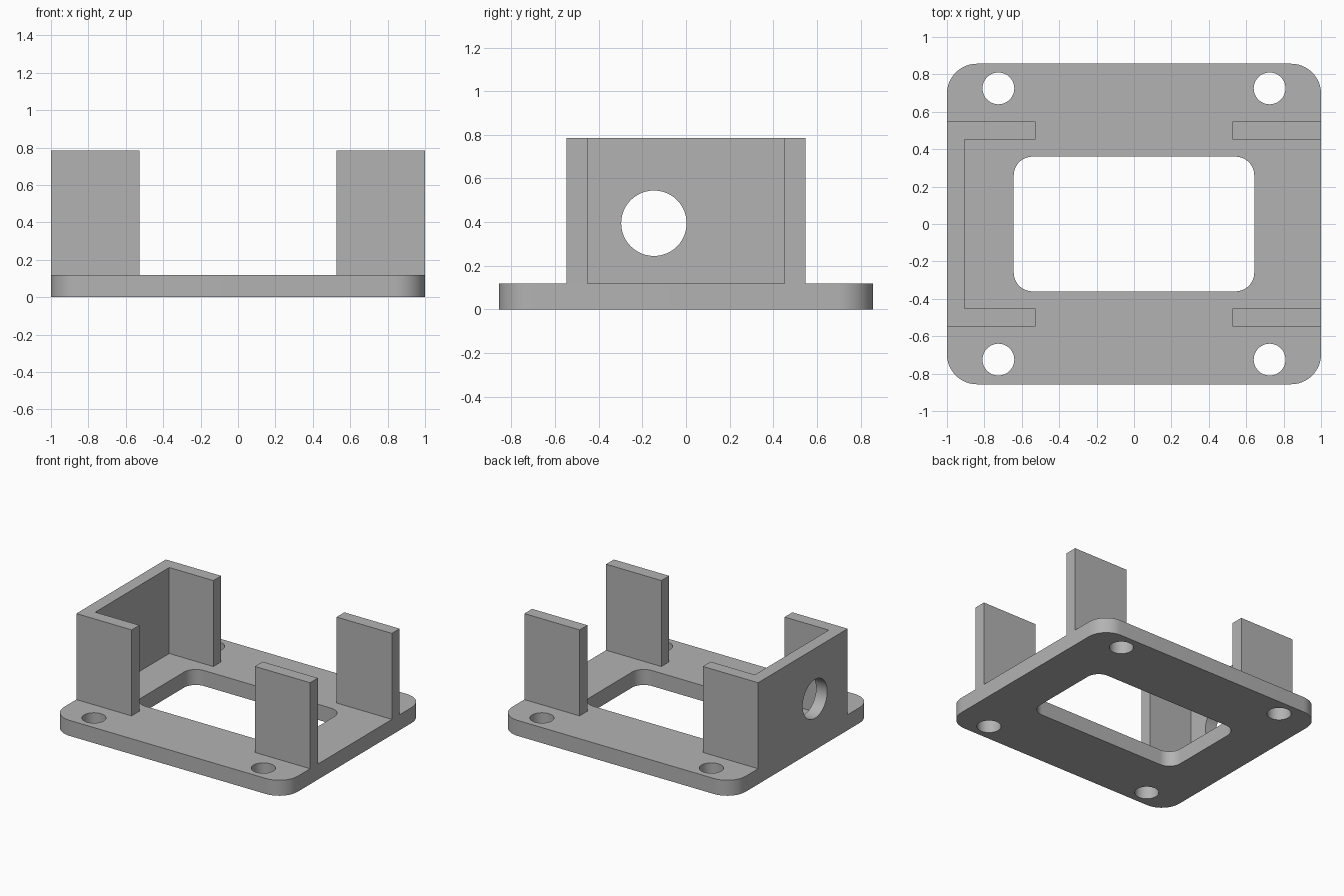
import bpy, bmesh
from math import cos, sin, pi
from mathutils import Matrix

cube = bpy.data.objects.get("Cube")
if cube:
    bpy.data.objects.remove(cube, do_unlink=True)

grey = bpy.data.materials.new("plain_grey")
grey.use_nodes = True
COLOUR = (0.45, 0.45, 0.45, 1)
grey.diffuse_color = COLOUR
grey.node_tree.nodes["Principled BSDF"].inputs["Base Color"].default_value = COLOUR

HALF_X, HALF_Y = 1.0, 0.857      # plate half sizes
PLATE_H, TOP = 0.12, 0.785       # plate thickness, wall top
WALL, ARM_Y, ARM_X = 0.095, 0.547, 0.527
BOLT = 0.725                     # bolt hole offset on both axes


def rounded_rect(hx, hy, r, steps=12):
    """Outline of a rectangle with rounded corners, counter-clockwise."""
    corners = [(1, 1), (-1, 1), (-1, -1), (1, -1)]
    return [(sx * (hx - r) + r * cos((q + i / steps) * pi / 2),
             sy * (hy - r) + r * sin((q + i / steps) * pi / 2))
            for q, (sx, sy) in enumerate(corners) for i in range(steps + 1)]


def circle(r, cx=0, cy=0, n=48):
    return [(cx + r * cos(2 * pi * i / n), cy + r * sin(2 * pi * i / n)) for i in range(n)]


def prism(name, outline, z0, z1):
    """Extrude a flat outline between two heights."""
    bm = bmesh.new()
    face = bm.faces.new([bm.verts.new((x, y, z0)) for x, y in outline])
    new = bmesh.ops.extrude_face_region(bm, geom=[face])["geom"]
    bmesh.ops.translate(bm, vec=(0, 0, z1 - z0),
                        verts=[v for v in new if isinstance(v, bmesh.types.BMVert)])
    bmesh.ops.recalc_face_normals(bm, faces=bm.faces)
    mesh = bpy.data.meshes.new(name)
    bm.to_mesh(mesh)
    bm.free()
    mesh.materials.append(grey)
    obj = bpy.data.objects.new(name, mesh)
    bpy.context.collection.objects.link(obj)
    return obj


def cut(obj, cutter):
    """Subtract the cutter and remove it."""
    activate(obj)
    mod = obj.modifiers.new("cut", "BOOLEAN")
    mod.operation, mod.solver, mod.object = "DIFFERENCE", "EXACT", cutter
    bpy.ops.object.modifier_apply(modifier=mod.name)
    bpy.data.objects.remove(cutter, do_unlink=True)


def activate(obj):
    bpy.ops.object.select_all(action="DESELECT")
    obj.select_set(True)
    bpy.context.view_layer.objects.active = obj


# Base plate with a central window and four bolt holes
plate = prism("base_plate", rounded_rect(HALF_X, HALF_Y, 0.16), 0, PLATE_H)
cut(plate, prism("window_cutter", rounded_rect(0.643, 0.36, 0.1), -0.1, 0.3))
for sx in (-1, 1):
    for sy in (-1, 1):
        cut(plate, prism("bolt_cutter", circle(0.085, sx * BOLT, sy * BOLT), -0.1, 0.3))

# U-shaped end wall, with a round cable hole off centre
inner_x, inner_y = -HALF_X + WALL, ARM_Y - WALL
half = [(-HALF_X, -ARM_Y), (-ARM_X, -ARM_Y), (-ARM_X, -inner_y), (inner_x, -inner_y)]
end_wall = prism("end_wall", half + [(x, -y) for x, y in reversed(half)], PLATE_H, TOP)
drill = prism("cable_hole_cutter", circle(0.15), -0.2, 0.2)
drill.data.transform(Matrix.Translation((-HALF_X, -0.147, 0.395)) @ Matrix.Rotation(pi / 2, 4, "Y"))
cut(end_wall, drill)

# Two free-standing posts at the open end
parts = [plate, end_wall]
for name, side in (("front_post", -1), ("back_post", 1)):
    parts.append(prism(name, [(ARM_X, side * inner_y), (HALF_X, side * inner_y),
                              (HALF_X, side * ARM_Y), (ARM_X, side * ARM_Y)], PLATE_H, TOP))

for obj in parts:
    activate(obj)
    bpy.ops.object.shade_smooth_by_angle()
